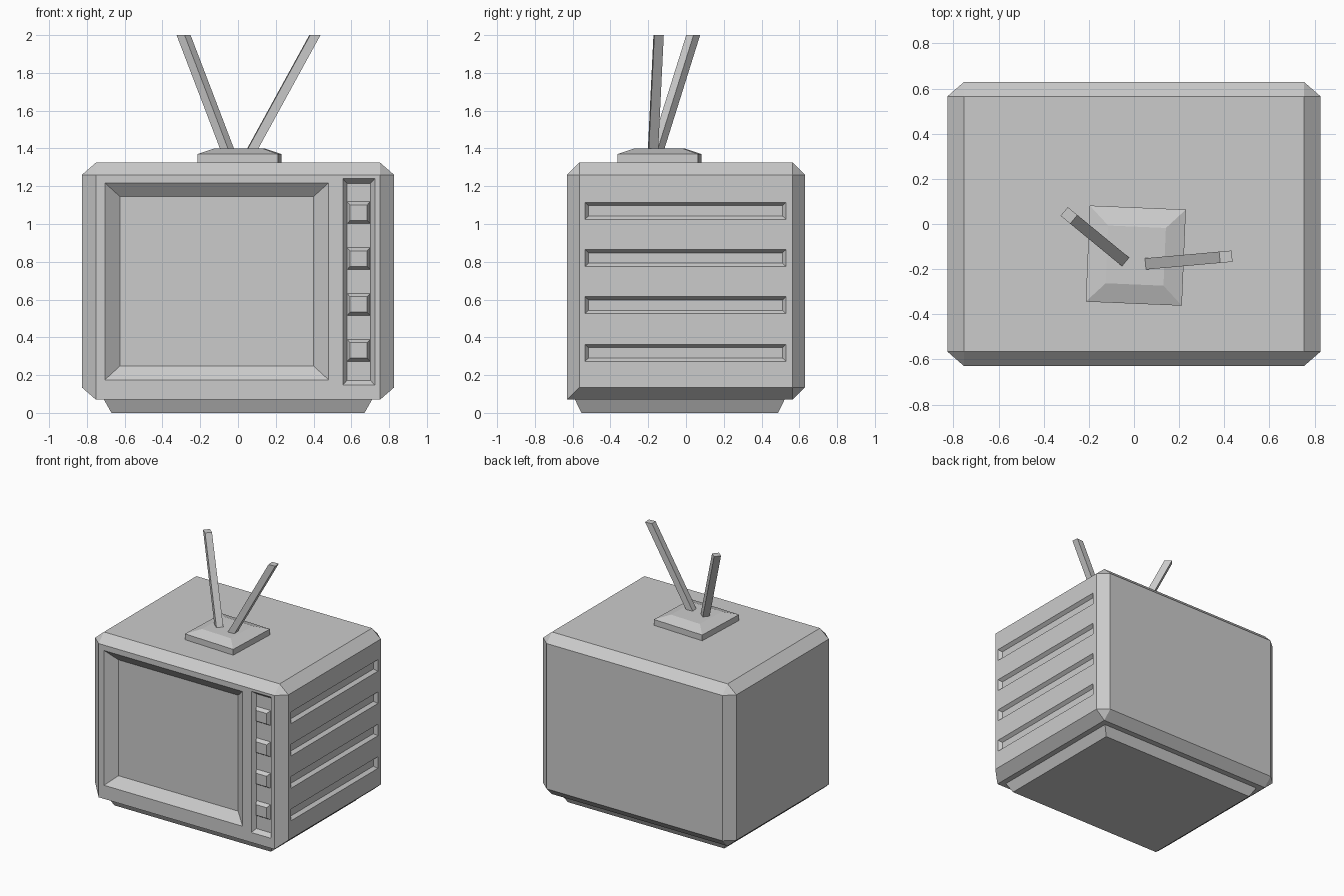
import bpy, bmesh, math
from mathutils import Vector

if "Cube" in bpy.data.objects:
    bpy.data.objects.remove(bpy.data.objects["Cube"])


def hulls(name, groups):
    """One flat-faced object made of convex solids, one per point group."""
    bm = bmesh.new()
    for pts in groups:
        verts = [bm.verts.new(p) for p in pts]
        bmesh.ops.convex_hull(bm, input=verts)
    bmesh.ops.dissolve_limit(bm, angle_limit=math.radians(0.5),
                             verts=bm.verts[:], edges=bm.edges[:])
    bmesh.ops.recalc_face_normals(bm, faces=bm.faces[:])
    me = bpy.data.meshes.new(name)
    bm.to_mesh(me)
    bm.free()
    ob = bpy.data.objects.new(name, me)
    bpy.context.collection.objects.link(ob)
    return ob


def frustum(place, u0, u1, v0, v1, ins_u, ins_v, d0, d1, over=0.0):
    """Tapered block: full rectangle at d0, inset rectangle at d1.
    'over' carries the slope past d0 so a cutter clears the surface."""
    pts = []
    for t in (-over, 1.0):
        d = d0 + (d1 - d0) * t
        for u in (u0 + ins_u * t, u1 - ins_u * t):
            for v in (v0 + ins_v * t, v1 - ins_v * t):
                pts.append(place(u, v, d))
    return pts


W, D, Z0, Z1 = 0.827, 0.63, 0.07, 1.325
CX, C = 0.075, 0.065


def on_front(u, v, d):
    return (u, -D + d, v)


def on_right(u, v, d):
    return (W - d, u, v)


def flat(u, v, d):
    return (u, v, d)


# Cabinet: chamfered box, lower front edge left square
pts = []
for sx in (-1, 1):
    for sy in (-1, 1):
        for z, s in ((Z0, 1), (Z1, -1)):
            square = sy < 0 and z == Z0
            pts.append((sx * (W - CX), sy * D, z if square else z + s * C))
            pts.append((sx * W, sy * (D - C), z + s * C))
            if not square:
                pts.append((sx * (W - CX), sy * (D - C), z))
cabinet = hulls("cabinet", [pts])

# Recesses: screen, control panel, side vents
cuts = [
    frustum(on_front, -0.705, 0.48, 0.175, 1.218, 0.08, 0.073, 0, 0.06, 0.3),
    frustum(on_front, 0.555, 0.724, 0.147, 1.24, 0.022, 0.025, 0, 0.03, 0.3),
]
for zc in (1.07, 0.82, 0.57, 0.318):
    cuts.append(frustum(on_right, -0.535, 0.53, zc - 0.045, zc + 0.045,
                        0.02, 0.018, 0, 0.025, 0.3))
cutter = hulls("recess_cutter", cuts)
cutter.hide_render = True
cutter.hide_viewport = True
mod = cabinet.modifiers.new("recesses", 'BOOLEAN')
mod.operation = 'DIFFERENCE'
mod.solver = 'EXACT'
mod.object = cutter

# Control buttons
for i in range(4):
    zc = 1.06 - i * 0.243
    hulls(f"button_{i + 1}", [frustum(on_front, 0.577, 0.70, zc - 0.059,
                                      zc + 0.059, 0.016, 0.018, 0.031, 0.003)])

# Pedestal under the cabinet
hulls("pedestal", [frustum(flat, -0.71, 0.71, -0.588, 0.522,
                           0.04, 0.034, Z0 + 0.001, 0)])

# Antenna base: slab with a tapered top, slightly turned
h = 0.213
slab = frustum(flat, -h, h, -h, h, 0, 0, Z1 - 0.005, 1.37)
slab += frustum(flat, -h, h, -h, h, 0.085, 0.085, 1.37, 1.4)
base = hulls("antenna_base", [slab])
base.location = (0.008, -0.14, 0)
base.rotation_euler.z = math.radians(-2.4)


# Antenna rods: slanted square bars with level ends
def rod(name, a, b, r=0.025):
    a, b = Vector(a), Vector(b)
    u = Vector((b.x - a.x, b.y - a.y, 0)).normalized()
    v = Vector((-u.y, u.x, 0))
    hulls(name, [[p + u * (i * r * 1.1) + v * (j * r)
                  for p in (a, b) for i in (-1, 1) for j in (-1, 1)]])


rod("antenna_left", (-0.053, -0.155, 1.385), (-0.288, 0.038, 2.0))
rod("antenna_right", (0.07, -0.175, 1.385), (0.407, -0.145, 2.0))
